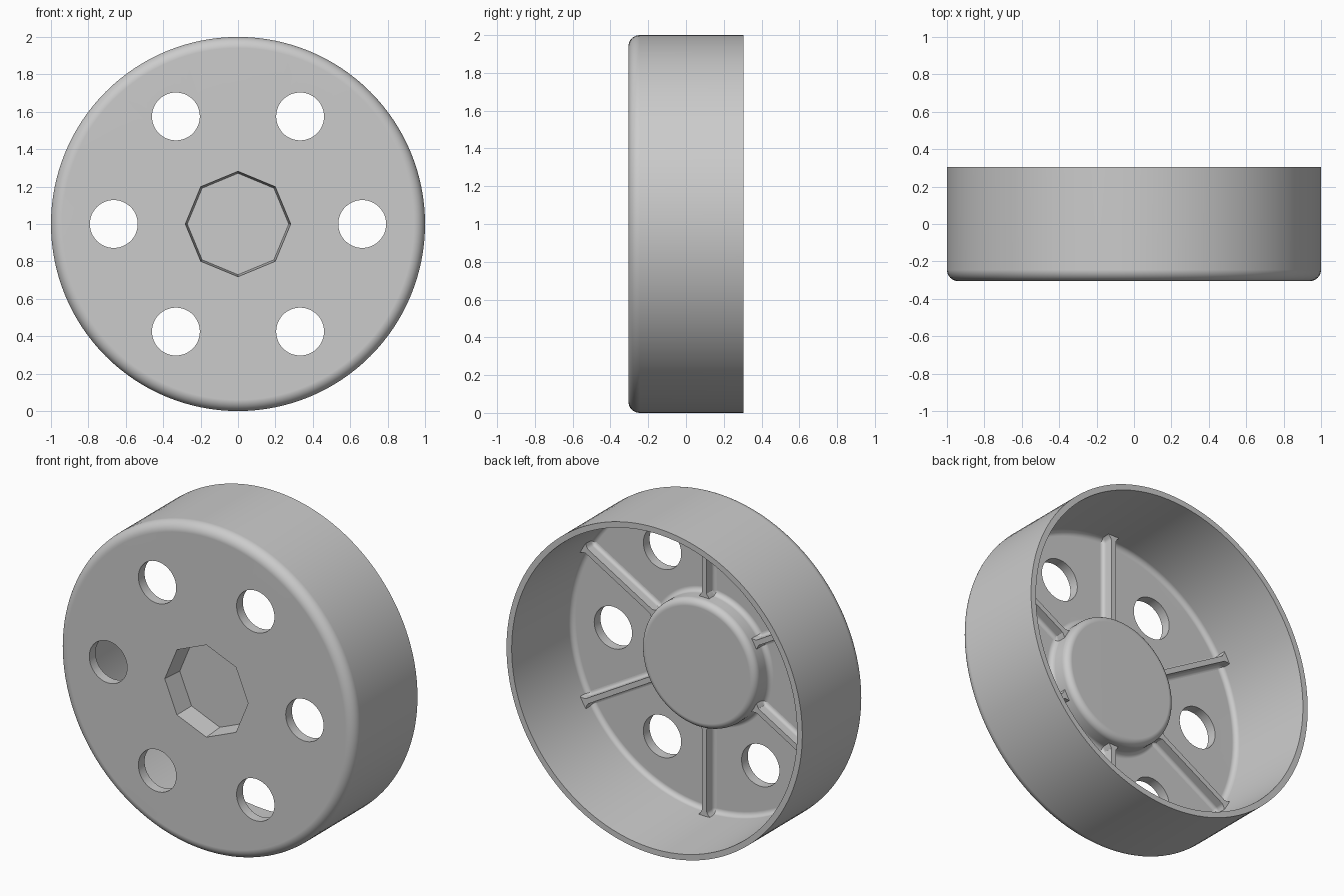
import bpy, bmesh
from math import sin, cos, pi, radians
from mathutils import Matrix, Vector

cube = bpy.data.objects.get("Cube")
if cube:
    bpy.data.objects.remove(cube, do_unlink=True)

grey = bpy.data.materials.new("plain grey")
grey.use_nodes = True
colour = (0.6, 0.6, 0.6, 1)
grey.diffuse_color = colour
grey.node_tree.nodes["Principled BSDF"].inputs["Base Color"].default_value = colour

FRONT, BACK, PLATE, HUB_END = -0.305, 0.305, -0.245, -0.115
CENTRE = Matrix.Translation((0, 0, 1))


def arc(cx, cy, r, start, end, steps=8):
    angles = [radians(start + (end - start) * i / steps) for i in range(steps + 1)]
    return [(cx + r * cos(a), cy + r * sin(a)) for a in angles]


def finish(name, bm):
    bmesh.ops.recalc_face_normals(bm, faces=bm.faces)
    bm.transform(CENTRE)
    mesh = bpy.data.meshes.new(name)
    bm.to_mesh(mesh)
    bm.free()
    mesh.materials.append(grey)
    obj = bpy.data.objects.new(name, mesh)
    bpy.context.collection.objects.link(obj)
    return obj


def activate(obj):
    bpy.ops.object.select_all(action='DESELECT')
    obj.select_set(True)
    bpy.context.view_layer.objects.active = obj


def smooth(obj):
    activate(obj)
    bpy.ops.object.shade_smooth_by_angle(angle=radians(30))
    mod = obj.modifiers.new("even shading", 'WEIGHTED_NORMAL')
    mod.keep_sharp = True


# Wheel shell: rounded rim, face plate and hub in one turned profile
profile = [(0, FRONT)]
profile += arc(0.94, FRONT + 0.06, 0.06, -90, 0)
profile += [(1, BACK), (0.965, BACK)]
profile += arc(0.915, PLATE + 0.03, 0.03, 0, -90)
profile += arc(0.42, PLATE + 0.03, 0.03, -90, -180)
profile += arc(0.35, HUB_END - 0.04, 0.04, 0, 90)
profile += [(0, HUB_END)]
bm = bmesh.new()
verts = [bm.verts.new((r, y, 0)) for r, y in profile]
edges = [bm.edges.new(pair) for pair in zip(verts, verts[1:])]
bmesh.ops.spin(bm, geom=verts + edges, cent=(0, 0, 0), axis=(0, 1, 0),
               angle=2 * pi, steps=128, use_merge=False)
bmesh.ops.remove_doubles(bm, verts=bm.verts, dist=0.0001)
shell = finish("wheel_shell", bm)

# Cutter for the round holes through the face plate
bm = bmesh.new()
turn = Matrix.Rotation(pi / 2, 4, 'X')
for i in range(6):
    a = i * pi / 3
    place = Matrix.Translation((0.664 * cos(a), PLATE, 0.664 * sin(a)))
    bmesh.ops.create_cone(bm, cap_ends=True, segments=48, radius1=0.128,
                          radius2=0.128, depth=0.3, matrix=place @ turn)
holes = finish("hole_cutter", bm)

# Cutter for the slightly tapered octagonal socket
bm = bmesh.new()
rings = []
for y, r in ((FRONT - 0.1, 0.29), (FRONT + 0.13, 0.271)):
    rings.append([bm.verts.new((r * cos(i * pi / 4), y, r * sin(i * pi / 4)))
                  for i in range(8)])
    bm.faces.new(rings[-1])
for i in range(8):
    j = (i + 1) % 8
    bm.faces.new((rings[0][i], rings[0][j], rings[1][j], rings[1][i]))
socket = finish("socket_cutter", bm)

for cutter in (holes, socket):
    cutter.hide_render = True
    activate(shell)
    mod = shell.modifiers.new("cut", 'BOOLEAN')
    mod.operation = 'DIFFERENCE'
    mod.solver = 'EXACT'
    mod.object = cutter
    bpy.ops.object.modifier_apply(modifier=mod.name)
    bpy.data.objects.remove(cutter, do_unlink=True)
smooth(shell)

# Ribs: filleted at the plate, flared where they meet hub and rim
half, fillet, top = 0.016, 0.022, -0.175
side = [(half, top)] + arc(half + fillet, PLATE + fillet, fillet, 180, 270, 5)
side.append((half + fillet, PLATE - 0.01))
section = [(-x, y) for x, y in reversed(side)] + side
stations = [(0.37, 0.025), (0.395, 0.014), (0.415, 0), (0.915, 0),
            (0.932, 0.008), (0.945, 0.022), (0.965, 0.026)]
for k in range(6):
    bm = bmesh.new()
    rot = Matrix.Rotation(radians(30 + 60 * k), 4, 'Y')
    loops = []
    for r, flare in stations:
        loops.append([bm.verts.new(rot @ Vector((r, y, x + (flare if x > 0 else -flare))))
                      for x, y in section])
    for a, b in zip(loops, loops[1:]):
        for i in range(len(section)):
            j = (i + 1) % len(section)
            bm.faces.new((a[i], a[j], b[j], b[i]))
    bm.faces.new(loops[0])
    bm.faces.new(loops[-1])
    smooth(finish(f"rib_{k + 1}", bm))
